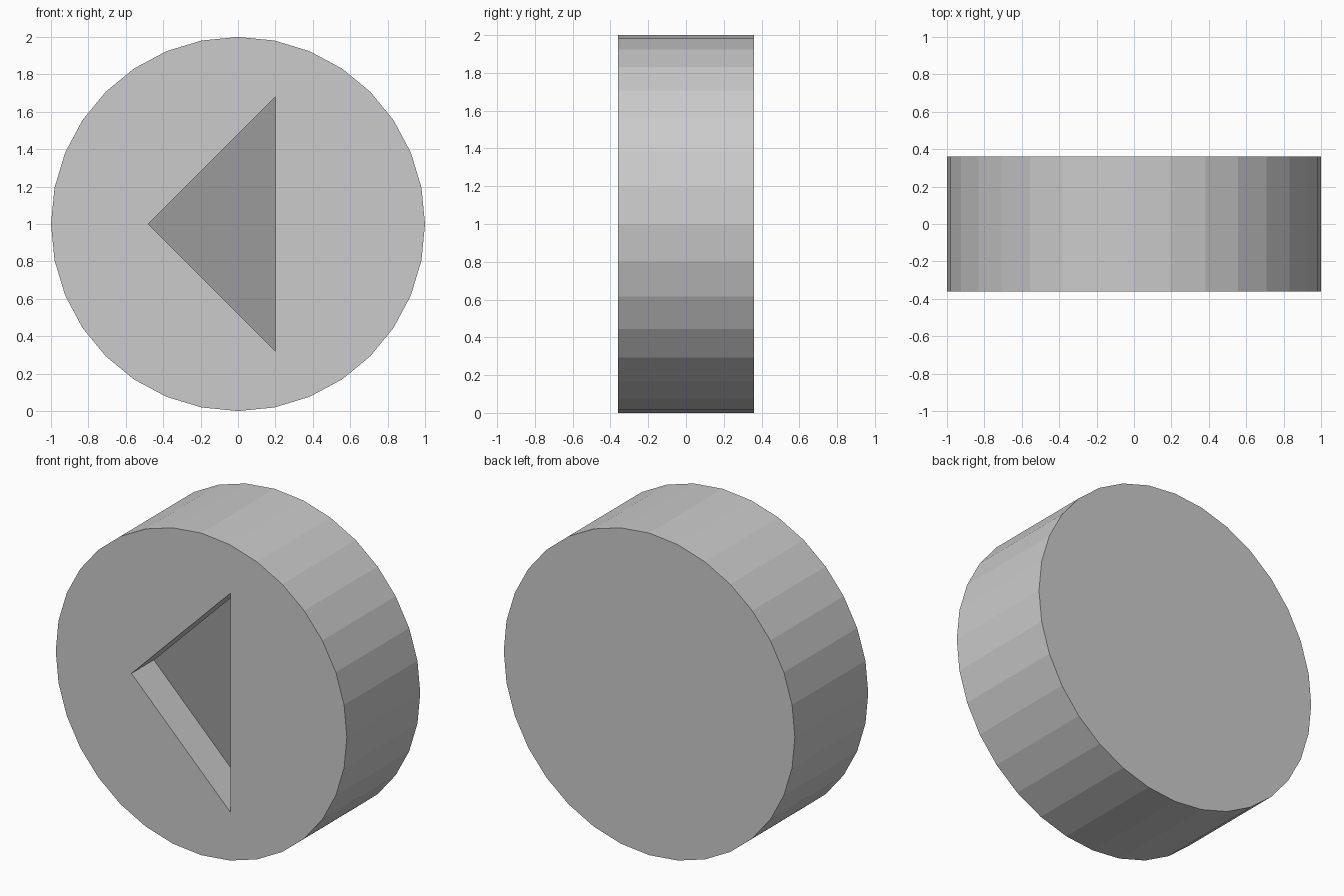
import bpy
import math
import bmesh

if "Cube" in bpy.data.objects:
    bpy.data.objects.remove(bpy.data.objects["Cube"])

RADIUS, HALF, FLOOR = 1.0, 0.36, -0.14


def prism(name, outline, y0, y1):
    """Extrude an (x, z) outline from y0 to y1."""
    bm = bmesh.new()
    face = bm.faces.new([bm.verts.new((x, y0, z)) for x, z in outline])
    ext = bmesh.ops.extrude_face_region(bm, geom=[face], use_keep_orig=True)
    moved = [v for v in ext["geom"] if isinstance(v, bmesh.types.BMVert)]
    bmesh.ops.translate(bm, verts=moved, vec=(0, y1 - y0, 0))
    bmesh.ops.recalc_face_normals(bm, faces=bm.faces)
    mesh = bpy.data.meshes.new(name)
    bm.to_mesh(mesh)
    bm.free()
    obj = bpy.data.objects.new(name, mesh)
    bpy.context.collection.objects.link(obj)
    return obj


# Round button body: 32 flat sides, lying on its rim
circle = [(RADIUS * math.sin(math.tau * i / 32), 1 + RADIUS * math.cos(math.tau * i / 32))
          for i in range(32)]
body = prism("button_body", circle, -HALF, HALF)

# Triangular pocket sunk into the front
triangle = [(-0.48, 1.0), (0.2, 0.32), (0.2, 1.68)]
cutter = prism("pocket_cutter", triangle, -HALF - 0.2, FLOOR)
cutter.hide_render = True
cut = body.modifiers.new("pocket", "BOOLEAN")
cut.operation, cut.solver, cut.object = "DIFFERENCE", "EXACT", cutter
bpy.context.view_layer.objects.active = body
bpy.ops.object.modifier_apply(modifier=cut.name)
bpy.data.objects.remove(cutter)

# Darker grey pocket floor
base = bpy.data.materials.new("light_grey")
base.diffuse_color = (0.8, 0.8, 0.8, 1)
base.use_nodes = True
base.node_tree.nodes["Principled BSDF"].inputs["Base Color"].default_value = base.diffuse_color
dark = bpy.data.materials.new("dark_grey")
dark.diffuse_color = (0.33, 0.33, 0.33, 1)
dark.use_nodes = True
dark.node_tree.nodes["Principled BSDF"].inputs["Base Color"].default_value = dark.diffuse_color
body.data.materials.clear()
body.data.materials.append(base)
body.data.materials.append(dark)
for poly in body.data.polygons:
    on_floor = abs(poly.center.y - FLOOR) < 1e-3 and abs(poly.normal.y) > 0.9
    poly.material_index = 1 if on_floor else 0
